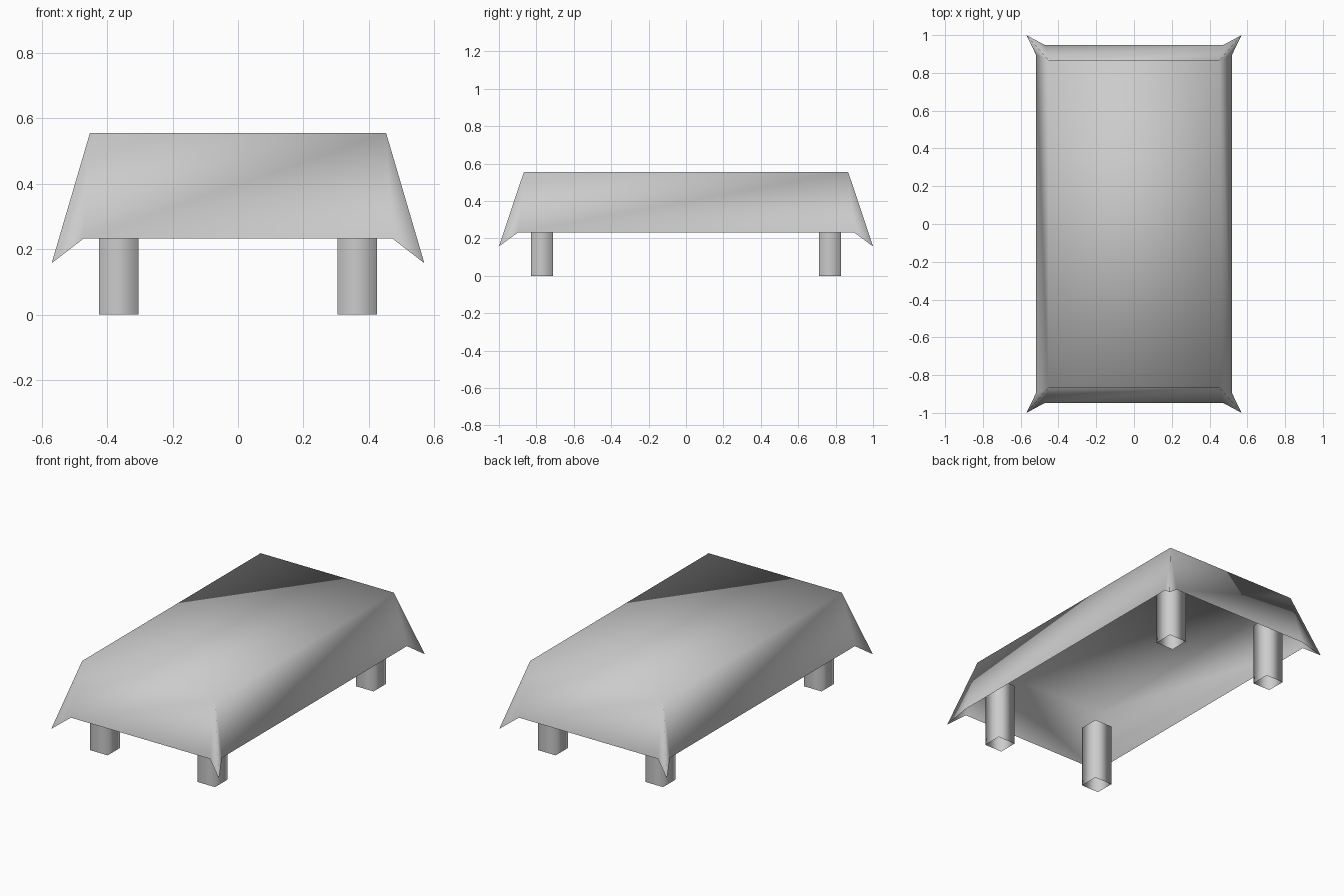
import bpy
import bmesh

old = bpy.data.objects.get("Cube")
if old:
    bpy.data.objects.remove(old, do_unlink=True)

# One plain grey for cloth and legs
GREY = (0.6, 0.6, 0.6, 1.0)
grey = bpy.data.materials.new("light_grey")
grey.use_nodes = True
grey.diffuse_color = GREY
for node in grey.node_tree.nodes:
    if node.type == 'BSDF_PRINCIPLED':
        node.inputs["Base Color"].default_value = GREY

# Corners in counter-clockwise order, seen from above
CORNERS = [(1, -1), (1, 1), (-1, 1), (-1, -1)]


def finish(bm, name):
    """Turn a bmesh into a smooth-shaded object."""
    for face in bm.faces:
        face.smooth = True
    mesh = bpy.data.meshes.new(name)
    bm.to_mesh(mesh)
    bm.free()
    mesh.materials.append(grey)
    obj = bpy.data.objects.new(name, mesh)
    bpy.context.collection.objects.link(obj)
    return obj


def build_cloth():
    """Open draped sheet: flat top, four hanging sides, pointed corner folds."""
    top_z, hem_z, tip_z = 0.555, 0.232, 0.157
    bm = bmesh.new()
    tops, tips, arrive, depart = [], [], [], []
    for sx, sy in CORNERS:
        def corner(x, y, z):
            return bm.verts.new((sx * x, sy * y, z))
        tops.append(corner(0.453, 0.867, top_z))
        tips.append(corner(0.57, 1.0, tip_z))
        side_end = corner(0.52, 0.898, hem_z)
        front_end = corner(0.473, 0.948, hem_z)
        # the side panel leaves the corner where the signs differ
        leaves_side = sx != sy
        depart.append(side_end if leaves_side else front_end)
        arrive.append(front_end if leaves_side else side_end)
    bm.faces.new(tops)
    for k in range(4):
        n = (k + 1) % 4
        bm.faces.new((depart[k], arrive[n], tops[n], tops[k]))
        # two thin triangles make the corner fold
        bm.faces.new((arrive[k], tips[k], tops[k]))
        bm.faces.new((tips[k], depart[k], tops[k]))
    return finish(bm, "tablecloth")


def build_leg(name, cx, cy, half=0.06, height=0.385):
    """Square tube, open at both ends."""
    bm = bmesh.new()
    low, high = [[bm.verts.new((cx + sx * half, cy + sy * half, z))
                  for sx, sy in CORNERS] for z in (0, height)]
    for k in range(4):
        n = (k + 1) % 4
        bm.faces.new((low[k], low[n], high[n], high[k]))
    return finish(bm, name)


build_cloth()
for sx, sy in CORNERS:
    end = "front" if sy < 0 else "back"
    side = "left" if sx > 0 else "right"
    build_leg(f"{end}_{side}_leg", sx * 0.365, sy * 0.77)
